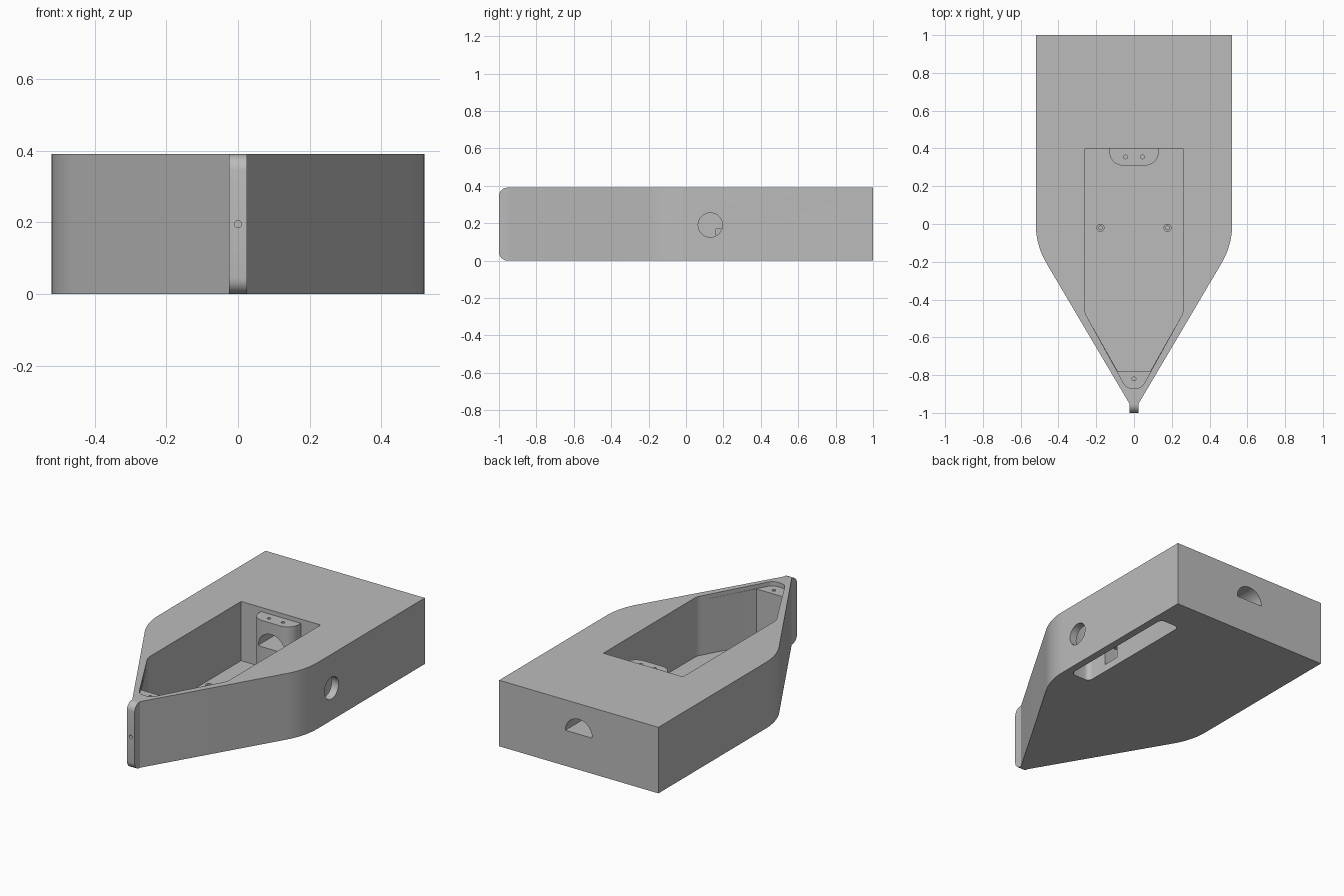
import bpy, bmesh
from math import sin, cos, radians, pi
from mathutils import Matrix, Vector

if "Cube" in bpy.data.objects:
    bpy.data.objects.remove(bpy.data.objects["Cube"])

H = 0.39        # hull height
FLOOR = 0.04    # pocket floor
LEDGE = 0.365   # top of the lid supports

grey = bpy.data.materials.new("light_grey")
grey.use_nodes = True
grey.diffuse_color = (0.5, 0.5, 0.5, 1)
grey.node_tree.nodes["Principled BSDF"].inputs["Base Color"].default_value = (0.5, 0.5, 0.5, 1)


def arc(cx, cy, r, a0, a1, n=8):
    steps = [radians(a0 + (a1 - a0) * i / n) for i in range(n + 1)]
    return [(cx + r * cos(a), cy + r * sin(a)) for a in steps]


def mirrored(half):
    """Close a right-hand half outline with its mirror image."""
    return half + [(-x, y) for x, y in reversed(half)]


def prism(name, outline, low, high, axis="z"):
    """Extrude a 2D outline along an axis, from low to high."""
    place = {"z": lambda a, b: (a, b, low),
             "y": lambda a, b: (a, low, b),
             "x": lambda a, b: (low, a, b)}[axis]
    push = Vector([(high - low) * (axis == k) for k in "xyz"])
    bm = bmesh.new()
    face = bm.faces.new([bm.verts.new(place(a, b)) for a, b in outline])
    out = bmesh.ops.extrude_face_region(bm, geom=[face])
    bmesh.ops.translate(bm, vec=push, verts=[v for v in out["geom"] if isinstance(v, bmesh.types.BMVert)])
    bmesh.ops.recalc_face_normals(bm, faces=bm.faces)
    mesh = bpy.data.meshes.new(name)
    bm.to_mesh(mesh)
    bm.free()
    mesh.materials.append(grey)
    obj = bpy.data.objects.new(name, mesh)
    bpy.context.collection.objects.link(obj)
    return obj


def disc(a, b, r, n=32):
    return arc(a, b, r, 0, 360, n)[:-1]


def activate(obj):
    bpy.ops.object.select_all(action="DESELECT")
    obj.select_set(True)
    bpy.context.view_layer.objects.active = obj


def cut(target, outline, low, high, axis="z"):
    cutter = prism("cutter", outline, low, high, axis)
    cutter.hide_render = True
    mod = target.modifiers.new("cut", "BOOLEAN")
    mod.operation, mod.solver, mod.object = "DIFFERENCE", "EXACT", cutter
    activate(target)
    bpy.ops.object.modifier_apply(modifier=mod.name)
    bpy.data.objects.remove(cutter)


# Hull: square stern, curved shoulders and a narrow stem
hull = prism("hull", mirrored([(0.52, 1)] + arc(0.11, 0, 0.41, 0, -30.7, 12)
                              + [(0.025, -0.95), (0.025, -1)]), 0, H)
bm = bmesh.new()
bm.from_mesh(hull.data)
stem = [e for e in bm.edges if all(v.co.y < -0.99 for v in e.verts)
        and abs(e.verts[0].co.z - e.verts[1].co.z) < 0.01]
bmesh.ops.bevel(bm, geom=stem, offset=0.045, segments=6, profile=0.5, affect="EDGES")
bm.to_mesh(hull.data)
bm.free()

# Deck opening, shallow over the lid supports
shoulder = arc(0.18, -0.45, 0.08, 0, -30, 5)
cut(hull, mirrored([(0.26, 0.4)] + shoulder + arc(0.01, -0.82, 0.05, -30, -90, 6)), LEDGE, H + 0.1)

# Deep pocket, leaving the rear boss and the bow block
boss = arc(0.06, 0.38, 0.07, -90, 0)
cut(hull, mirrored(boss + [(0.13, 0.4), (0.26, 0.4)] + shoulder + [(0.086, -0.78)]), FLOOR, LEDGE + 0.01)

# Arched tunnel from the pocket to the stern
cut(hull, arc(0, 0.21, 0.088, 0, 180, 24), 0.2, 1.1, "y")

# Side bay, open underneath, with a passage to the pocket
bay = (arc(0.445, 0.77, 0.03, 0, 90, 5) + arc(0.375, 0.77, 0.03, 90, 180, 5)
       + arc(0.375, 0.05, 0.03, 180, 270, 5) + arc(0.445, 0.05, 0.03, 270, 360, 5))
cut(hull, bay, -0.1, 0.35)
cut(hull, [(0.16, 0.045), (0.265, 0.045), (0.265, 0.17), (0.16, 0.17)], 0.24, 0.4, "x")
cut(hull, disc(0.13, 0.19, 0.065), 0.45, 0.6, "x")

# Screw holes in the lid supports and the stem
for x, y in ((-0.045, 0.355), (0.045, 0.355), (0, -0.82)):
    cut(hull, disc(x, y, 0.01, 16), LEDGE - 0.1, H + 0.05)
cut(hull, disc(0, 0.195, 0.01, 16), -1.1, -0.9, "y")

# Standoffs on the pocket floor
posts = []
for side, x in (("left", 0.177), ("right", -0.177)):
    post = prism(side + "_standoff", disc(x, -0.02, 0.021, 24), FLOOR - 0.01, FLOOR + 0.04)
    cut(post, disc(x, -0.02, 0.01, 16), FLOOR, FLOOR + 0.1)
    posts.append(post)

for obj in [hull] + posts:
    activate(obj)
    bpy.ops.object.shade_smooth_by_angle(angle=radians(30))
